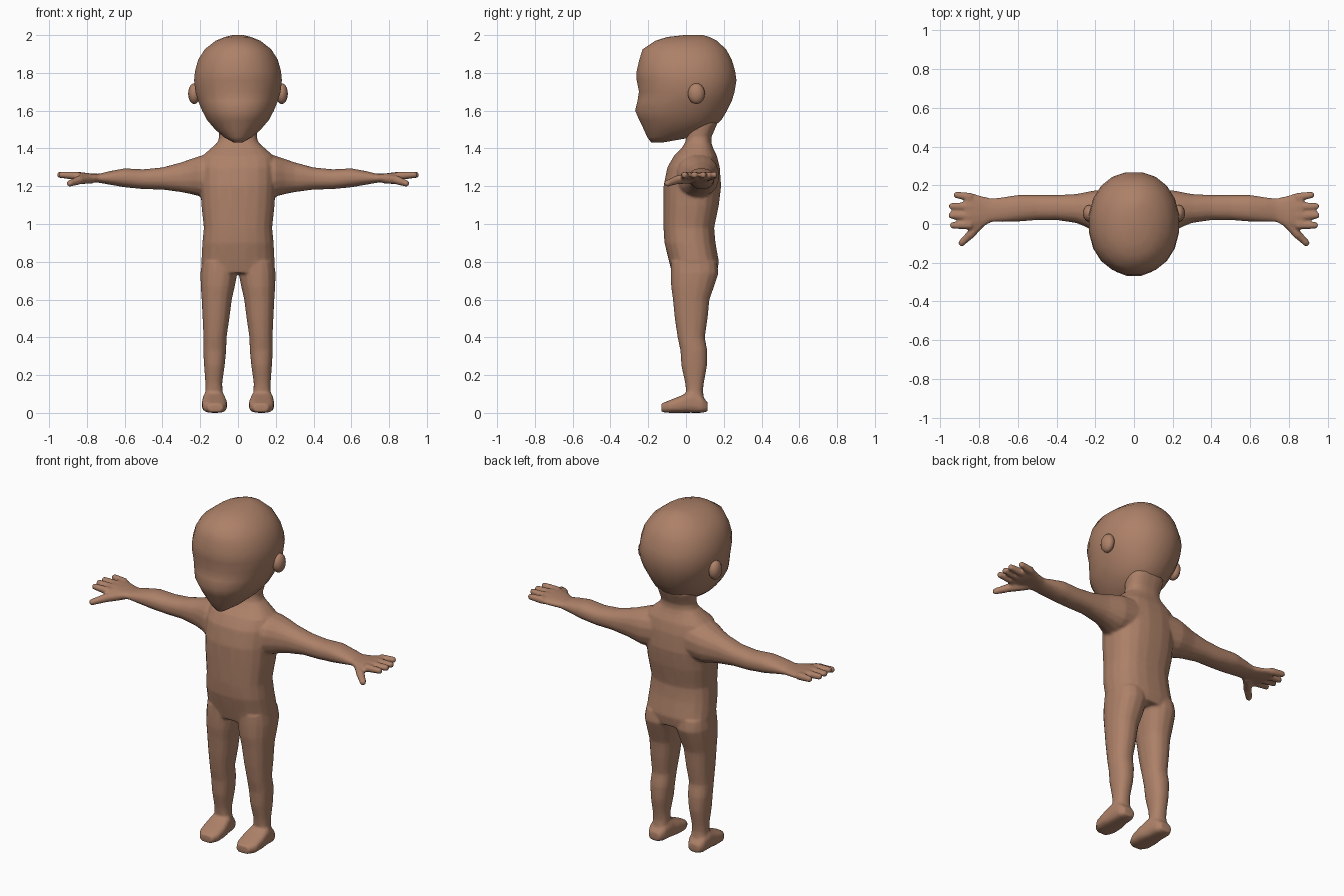
import bpy, bmesh, math
from mathutils import Vector, Matrix

skin = bpy.data.materials.new("warm brown skin")
skin.diffuse_color = (0.42, 0.22, 0.14, 1)


def spow(v, n):
    return math.copysign(abs(v) ** (2 / n), v)


def loft(bm, axis, rings, sides=16, n=2.3, sign=1):
    """Skin rounded rings (t, a0, a1, b0, b1) stacked along an axis."""
    loops = []
    for t, a0, a1, b0, b1 in rings:
        loop = []
        for i in range(sides):
            ang = 2 * math.pi * (i + 0.5) / sides
            a = (a0 + a1) / 2 + (a1 - a0) / 2 * spow(math.cos(ang), n)
            b = (b0 + b1) / 2 + (b1 - b0) / 2 * spow(math.sin(ang), n)
            p = {"x": (t, a, b), "y": (a, t, b), "z": (a, b, t)}[axis]
            loop.append(bm.verts.new((p[0] * sign, p[1], p[2])))
        loops.append(loop)
    faces = [bm.faces.new(loops[0]), bm.faces.new(loops[-1])]
    for l0, l1 in zip(loops, loops[1:]):
        for i in range(sides):
            j = (i + 1) % sides
            faces.append(bm.faces.new((l0[i], l0[j], l1[j], l1[i])))
    bmesh.ops.recalc_face_normals(bm, faces=faces)


def ball(bm, centre, size, seg=10):
    m = Matrix.Translation(centre) @ Matrix.Diagonal((*size, 1))
    bmesh.ops.create_uvsphere(bm, u_segments=seg, v_segments=seg - 2, radius=1, matrix=m)


def finger(bm, p, q, r0, r1, sign):
    """Tapered rod with round tip."""
    p, q = (Vector((v[0] * sign, v[1], v[2])) for v in (p, q))
    d = q - p
    m = Matrix.Translation((p + q) / 2) @ d.to_track_quat("Z", "Y").to_matrix().to_4x4()
    bmesh.ops.create_cone(bm, cap_ends=True, segments=10, radius1=r0, radius2=r1,
                          depth=d.length, matrix=m)
    ball(bm, q, (r1, r1, r1))


def finish(bm, name):
    mesh = bpy.data.meshes.new(name)
    bm.to_mesh(mesh)
    bm.free()
    mesh.materials.append(skin)
    for p in mesh.polygons:
        p.use_smooth = True
    ob = bpy.data.objects.new(name, mesh)
    bpy.context.collection.objects.link(ob)
    return ob


# body: torso and neck (z, half width, front, back)
bm = bmesh.new()
torso = [(0.74, .185, -.075, .165), (0.80, .195, -.09, .175), (0.90, .19, -.115, .157),
         (0.98, .182, -.12, .15), (1.10, .195, -.12, .175), (1.20, .20, -.12, .187),
         (1.30, .20, -.10, .18), (1.36, .19, -.065, .165), (1.40, .145, -.025, .145),
         (1.43, .11, -.005, .135), (1.46, .10, 0, .135), (1.54, .11, 0, .17)]
loft(bm, "z", [(z, -w, w, f, b) for z, w, f, b in torso], 20, 2.5)

for s in (1, -1):
    # legs
    loft(bm, "z", [(.08, .08, .175, 0, .095), (.12, .082, .173, 0, .09),
                   (.16, .083, .173, -.005, .095), (.25, .07, .18, -.025, .112),
                   (.33, .062, .185, -.03, .113), (.40, .06, .183, -.045, .10),
                   (.50, .045, .188, -.06, .115), (.60, .032, .193, -.07, .125),
                   (.67, .016, .198, -.08, .15), (.74, .002, .20, -.082, .174),
                   (.80, .01, .192, -.08, .165)], sign=s)
    # feet
    loft(bm, "y", [(-.13, .08, .16, .004, .05), (-.09, .06, .188, 0, .066),
                   (-.03, .057, .192, 0, .09), (.03, .068, .187, 0, .12),
                   (.085, .077, .183, 0, .09), (.115, .095, .165, .008, .055)], n=3, sign=s)
    # arms and palms
    loft(bm, "x", [(.08, -.06, .17, 1.15, 1.38), (.20, -.045, .175, 1.145, 1.362),
                   (.25, -.015, .165, 1.158, 1.345), (.30, .005, .155, 1.168, 1.327),
                   (.40, .02, .15, 1.182, 1.30), (.50, .02, .15, 1.184, 1.29),
                   (.60, .012, .15, 1.194, 1.295), (.68, .01, .138, 1.208, 1.28),
                   (.735, .01, .132, 1.218, 1.266), (.78, -.015, .143, 1.222, 1.268),
                   (.83, -.025, .158, 1.228, 1.274), (.87, -.022, .16, 1.238, 1.276)], sign=s)
    # fingers and thumb
    for y0, x1, y1 in ((.138, .915, .15), (.09, .94, .092), (.042, .942, .045), (-.005, .935, -.007)):
        finger(bm, (.84, y0, 1.255), (x1, y1, 1.26), .023, .018, s)
    finger(bm, (.77, .03, 1.24), (.845, -.055, 1.232), .026, .023, s)
    finger(bm, (.835, -.045, 1.234), (.89, -.098, 1.215), .024, .018, s)

# fuse the body into one soft skin
body = finish(bm, "body")
mod = body.modifiers.new("fuse", "REMESH")
mod.mode = "VOXEL"
mod.voxel_size = 0.008
mod.use_smooth_shade = True
mod = body.modifiers.new("soften", "SMOOTH")
mod.factor = 0.5
mod.iterations = 4
mod = body.modifiers.new("simplify", "DECIMATE")
mod.ratio = 0.25

# head (z, half width, front, back)
bm = bmesh.new()
skull = [(1.432, .025, -.185, -.12), (1.46, .075, -.207, .04), (1.50, .122, -.225, .13),
         (1.55, .165, -.25, .19), (1.60, .192, -.272, .22), (1.65, .213, -.26, .245),
         (1.70, .228, -.252, .26), (1.76, .235, -.264, .27), (1.81, .23, -.264, .263),
         (1.87, .213, -.25, .245), (1.925, .178, -.232, .215), (1.97, .12, -.165, .165),
         (1.99, .07, -.10, .125), (2.0, .03, -.01, .09)]
loft(bm, "z", [(z, -w, w, f, b) for z, w, f, b in skull], 20, 2.15)
finish(bm, "head")

# ears
for s, side in ((1, "left"), (-1, "right")):
    bm = bmesh.new()
    ball(bm, (.232 * s, .055, 1.69), (.032, .045, .055), 12)
    finish(bm, side + "_ear")
